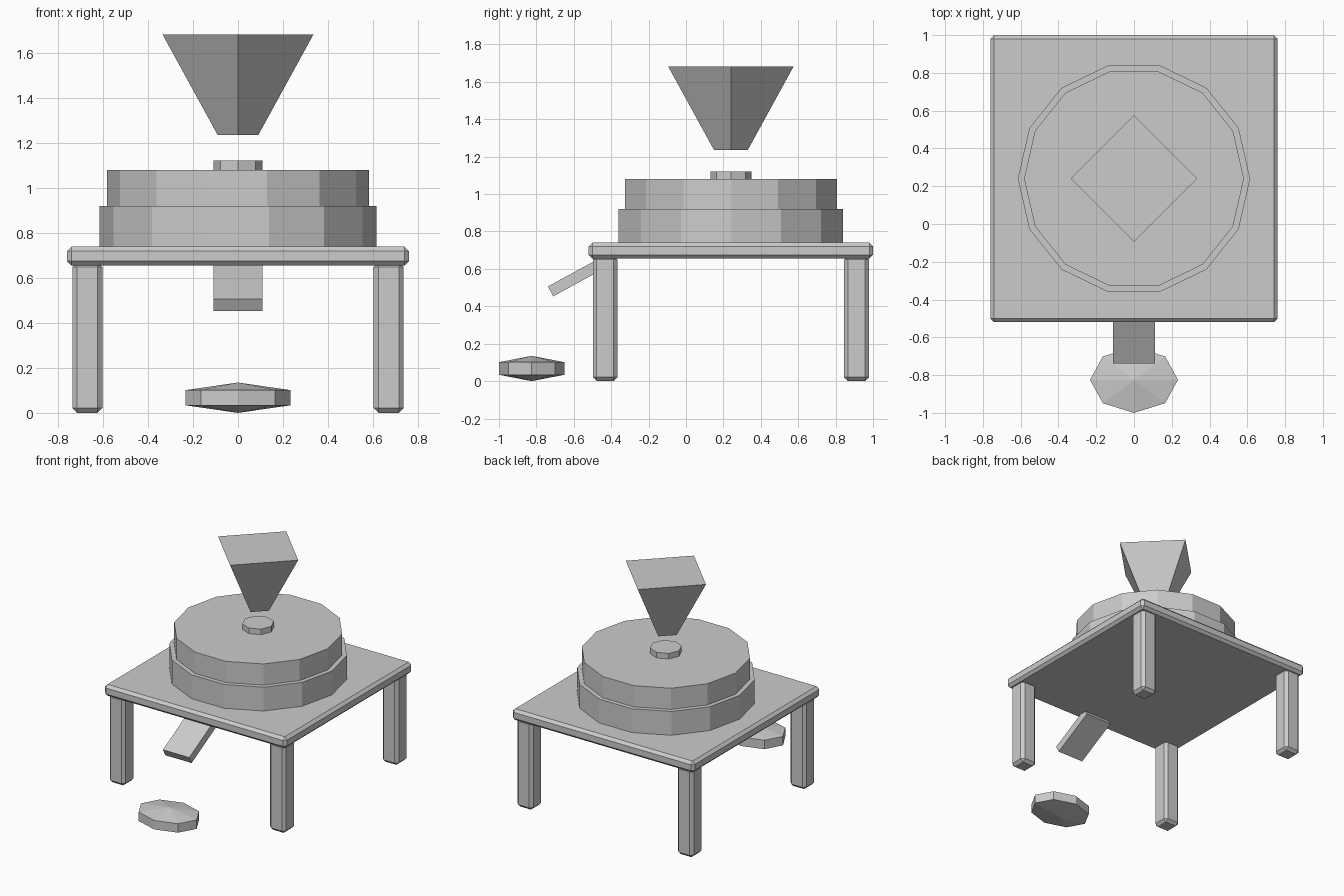
import bpy, math

if "Cube" in bpy.data.objects:
    bpy.data.objects.remove(bpy.data.objects["Cube"])

CY = 0.24  # y centre of the table and stones


def box(name, size, loc, bevel=0.0, tilt=0.0):
    bpy.ops.mesh.primitive_cube_add(size=1, location=loc)
    ob = bpy.context.object
    ob.name = name
    ob.scale = size
    bpy.ops.object.transform_apply(location=False, rotation=False, scale=True)
    ob.rotation_euler.x = tilt
    if bevel:
        m = ob.modifiers.new("Bevel", 'BEVEL')
        m.width = bevel
        m.segments = 1
    return ob


def drum(name, sides, r_low, r_top, z0, z1):
    # rotated so that a vertex lies on the x axis
    bpy.ops.mesh.primitive_cone_add(vertices=sides, radius1=r_low, radius2=r_top,
                                    depth=z1 - z0, location=(0, CY, (z0 + z1) / 2),
                                    rotation=(0, 0, math.pi / 2))
    bpy.context.object.name = name


# table with four legs
box("table_top", (1.52, 1.52, 0.085), (0, CY, 0.6975), 0.02)
for sx, side in ((-1, "left"), (1, "right")):
    for sy, end in ((-1, "front"), (1, "back")):
        box(f"{end}_{side}_leg", (0.133, 0.133, 0.67),
            (sx * 0.67, CY + sy * 0.672, 0.335), 0.021)

# millstones, eye collar and hopper
drum("lower_stone", 14, 0.615, 0.615, 0.74, 0.92)
drum("upper_stone", 14, 0.582, 0.582, 0.92, 1.08)
drum("eye_collar", 8, 0.11, 0.11, 1.07, 1.122)
drum("hopper", 4, 0.09, 0.335, 1.235, 1.682)

# tilted chute under the front edge
box("chute", (0.22, 0.36, 0.06), (0, -0.566, 0.566), tilt=0.5)

# flattened flour sack below the chute
bpy.ops.mesh.primitive_uv_sphere_add(segments=8, ring_count=3, radius=1,
                                     location=(0, -0.825, 0.0675))
sack = bpy.context.object
sack.name = "flour_pile"
sack.scale = (0.269, 0.202, 0.0675)
